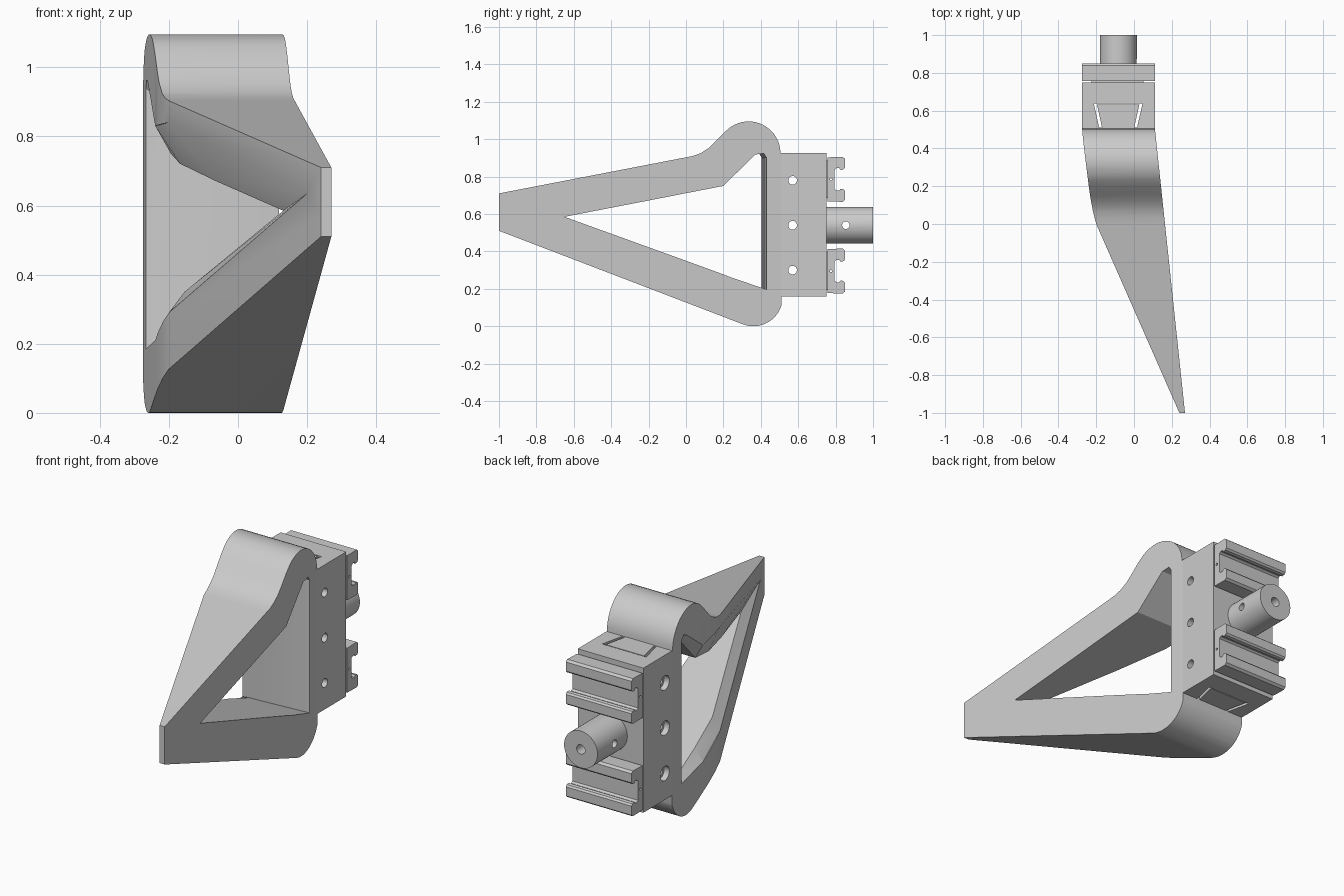
import bpy, bmesh
from math import sin, cos, radians, pi
from mathutils import Matrix

if "Cube" in bpy.data.objects:
    bpy.data.objects.remove(bpy.data.objects["Cube"])


def finish(name, bm):
    bmesh.ops.recalc_face_normals(bm, faces=bm.faces)
    me = bpy.data.meshes.new(name)
    bm.to_mesh(me)
    bm.free()
    ob = bpy.data.objects.new(name, me)
    bpy.context.collection.objects.link(ob)
    return ob


def loft(name, rings):
    """Skin a list of equal-length closed rings and cap both ends."""
    bm = bmesh.new()
    vs = [[bm.verts.new(p) for p in r] for r in rings]
    n = len(vs[0])
    for a, b in zip(vs, vs[1:]):
        for i in range(n):
            j = (i + 1) % n
            bm.faces.new((a[i], a[j], b[j], b[i]))
    bm.faces.new(vs[0])
    bm.faces.new(vs[-1])
    return finish(name, bm)


def prism_x(name, pts, x0, x1):
    return loft(name, [[(x, y, z) for y, z in pts] for x in (x0, x1)])


def prism_z(name, pts, z0, z1):
    return loft(name, [[(x, y, z) for x, y in pts] for z in (z0, z1)])


def cylinder(name, axis, centre, r, length, seg=32):
    bm = bmesh.new()
    rot = Matrix.Rotation(pi / 2, 4, 'Y' if axis == 'X' else 'X')
    bmesh.ops.create_cone(bm, cap_ends=True, segments=seg, radius1=r, radius2=r,
                          depth=length, matrix=Matrix.Translation(centre) @ rot)
    return finish(name, bm)


def boolean(ob, cutter, op='DIFFERENCE'):
    cutter.hide_render = True
    m = ob.modifiers.new('cut', 'BOOLEAN')
    m.operation, m.object, m.solver = op, cutter, 'EXACT'
    bpy.context.view_layer.objects.active = ob
    bpy.ops.object.modifier_apply(modifier=m.name)
    bpy.data.objects.remove(cutter)


def smooth(ob):
    bpy.ops.object.select_all(action='DESELECT')
    ob.select_set(True)
    bpy.context.view_layer.objects.active = ob
    bpy.ops.object.shade_smooth_by_angle(angle=radians(25))


def arc(cy, cz, r, a0, a1, n=16):
    return [(cy + r * cos(radians(a0 + (a1 - a0) * i / n)),
             cz + r * sin(radians(a0 + (a1 - a0) * i / n))) for i in range(n + 1)]


XL, XR, XC, ZC = -0.275, 0.11, -0.083, 0.54
LEFT = [(-0.275, 0.511), (-0.27, 0.45), (-0.262, 0.38), (-0.252, 0.3), (-0.242, 0.22),
        (-0.231, 0.14), (-0.217, 0.065), (-0.2, 0.0), (0.24, -1.0)]


def left_x(y):
    for (xa, ya), (xb, yb) in zip(LEFT, LEFT[1:]):
        if y >= yb:
            return xa + (xb - xa) * (ya - y) / (ya - yb)
    return LEFT[-1][0]


# Swept arm: side profile intersected with the tapering plan
side = ([(-1, 0.51)] + arc(0.36, 0.157, 0.157, 249.4, 360)
        + [(0.53, 0.16), (0.53, 0.925)] + arc(0.335, 0.925, 0.17, 0, 125)
        + [(0.2, 1.032), (0.16, 0.99), (0.12, 0.952), (0.08, 0.926), (0.04, 0.911),
           (0, 0.903), (-1, 0.71)])
arm = prism_x('arm_frame', side, -0.6, 0.6)
boolean(arm, prism_z('plan', LEFT + [(0.27, -1.0), (0.11, 0.511)], -1, 2), 'INTERSECT')

# Window: wide on the left face, tapering to a narrower through opening
inner = [(-0.65, 0.585), (-0.2, 0.672), (0.05, 0.721), (0.2, 0.75), (0.37, 0.918),
         (0.39, 0.925), (0.405, 0.9), (0.405, 0.197), (0.2, 0.277), (0, 0.35)]
outer = [(-0.91, 0.635), (-0.2, 0.797), (0.0, 0.84), (0.2, 0.83), (0.37, 0.955),
         (0.395, 0.965), (0.42, 0.94), (0.42, 0.185), (0.2, 0.21), (0, 0.29)]
right = [(y + (0.035 if y > 0.38 else 0), z) for y, z in inner]
boolean(arm, loft('window', [
    [(-1, y, z) for y, z in outer],
    [(left_x(y), y, z) for y, z in outer],
    [(left_x(y) + 0.045, y, z) for y, z in inner],
    [(0.25, y, z) for y, z in right],
    [(1, y, z) for y, z in right]]))
smooth(arm)

# Mounting block with a dovetail slot and the tenon filling it
block = prism_x('mount_block', [(0.51, 0.16), (0.75, 0.16), (0.75, 0.927), (0.51, 0.927)], XL, XR)
boolean(block, prism_z('slot', [(-0.182, 0.5), (0.014, 0.5), (0.045, 0.638), (-0.213, 0.638)], 0, 1.1))
tenon = prism_z('dovetail_tenon', [(-0.168, 0.505), (0.0, 0.505), (0.028, 0.632), (-0.196, 0.632)],
                0.161, 0.926)

# Cross bolt holes, counterbored on the left
for z in (0.30, ZC, 0.78):
    for part in (block, tenon):
        boolean(part, cylinder('bolt', 'X', (0, 0.57, z), 0.023, 2))
    boolean(block, cylinder('bore', 'X', (XL, 0.57, z), 0.038, 0.06))
smooth(block)
smooth(tenon)

# Two slotted clamp rails on the back face
half = [(0.757, 0.118), (0.838, 0.12), (0.85, 0.11), (0.85, 0.062), (0.842, 0.053),
        (0.826, 0.05), (0.82, 0.06), (0.806, 0.06), (0.795, 0.052)]
for name, zc in (('lower_rail', 0.295), ('upper_rail', 0.785)):
    pts = [(y, zc + d) for y, d in half] + [(y, zc - d) for y, d in reversed(half)]
    rail = prism_x(name, pts, XL, XR)
    boolean(rail, cylinder('pin', 'X', (0, 0.775, zc), 0.006, 2, 12))
    prism_x(name + '_spacer', [(0.745, zc - 0.1), (0.76, zc - 0.1), (0.76, zc + 0.1),
                               (0.745, zc + 0.1)], XL + 0.05, XR - 0.06)

# Round shank with an end hole and a cross hole
shank = cylinder('shank', 'Y', (XC, 0.87, ZC), 0.098, 0.26, 48)
boolean(shank, cylinder('end_hole', 'Y', (XC, 1.0, ZC), 0.025, 0.2))
boolean(shank, cylinder('cross_hole', 'X', (XC, 0.855, ZC), 0.02, 0.5))
smooth(shank)
